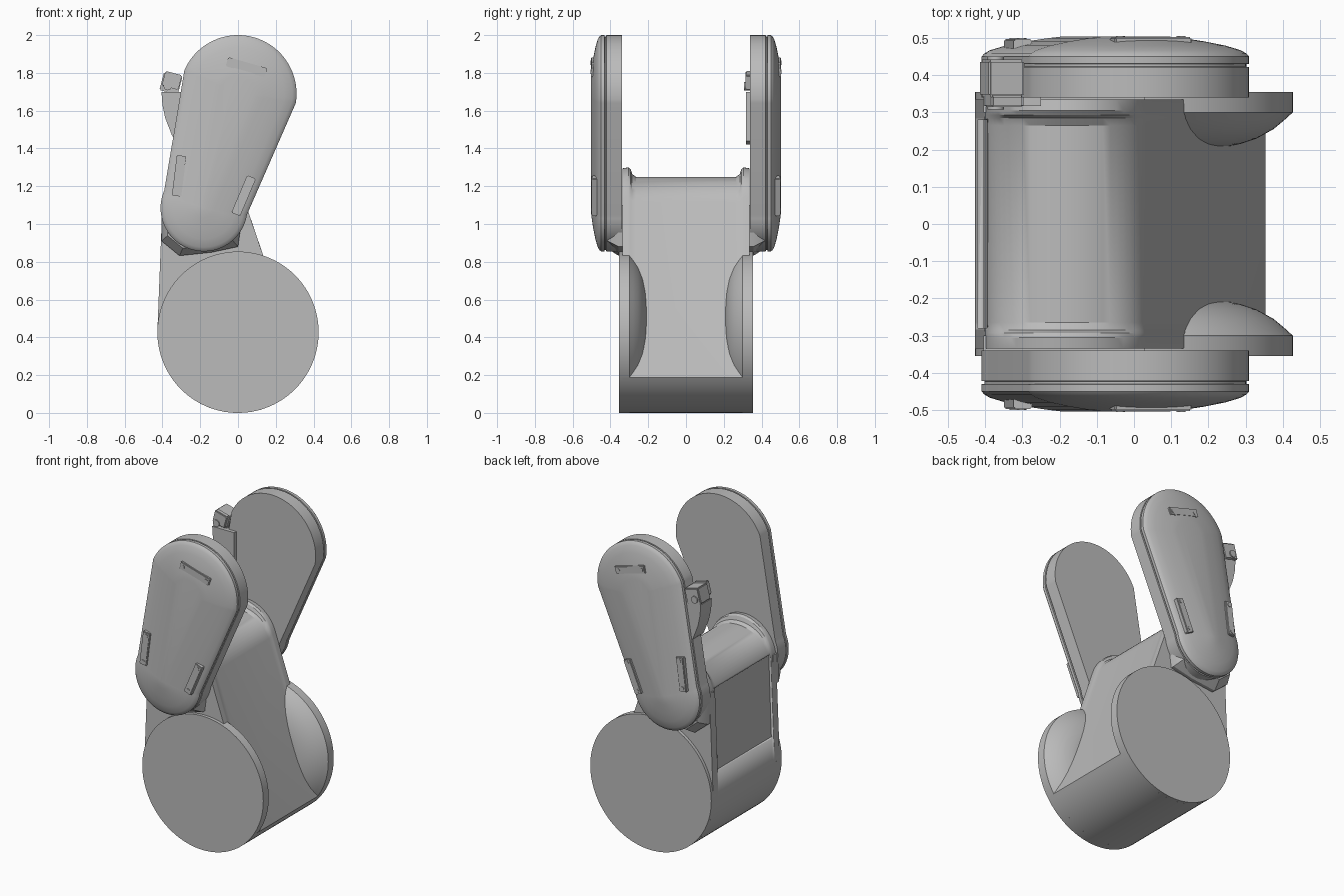
import bpy, bmesh
from math import sin, cos, acos, atan2, radians, hypot, pi
from mathutils import Matrix, Vector

cube = bpy.data.objects.get("Cube")
if cube:
    bpy.data.objects.remove(cube, do_unlink=True)

grey = bpy.data.materials.new("plain_grey")
grey.use_nodes = True
grey.diffuse_color = (0.5, 0.5, 0.5, 1)
grey.node_tree.nodes["Principled BSDF"].inputs["Base Color"].default_value = (0.5, 0.5, 0.5, 1)


def finish(name, bm, smooth=30):
    bmesh.ops.recalc_face_normals(bm, faces=bm.faces)
    mesh = bpy.data.meshes.new(name)
    bm.to_mesh(mesh)
    bm.free()
    mesh.materials.append(grey)
    ob = bpy.data.objects.new(name, mesh)
    bpy.context.collection.objects.link(ob)
    bpy.ops.object.select_all(action="DESELECT")
    bpy.context.view_layer.objects.active = ob
    ob.select_set(True)
    bpy.ops.object.shade_smooth_by_angle(angle=radians(smooth))
    return ob


def loft(name, sections, smooth=30):
    """Bridge matching x-z outlines placed at successive y positions."""
    bm = bmesh.new()
    rings = [[bm.verts.new((x, y, z)) for x, z in pts] for y, pts in sections]
    for a, b in zip(rings, rings[1:]):
        for i in range(len(a)):
            j = (i + 1) % len(a)
            bm.faces.new((a[i], a[j], b[j], b[i]))
    bm.faces.new(rings[0])
    bm.faces.new(rings[-1])
    return finish(name, bm, smooth)


def box(name, loc, size, tilt=0, bevel=0.0):
    bm = bmesh.new()
    bmesh.ops.create_cube(bm, size=1, matrix=Matrix.Diagonal((*size, 1)))
    if bevel:
        bmesh.ops.bevel(bm, geom=bm.edges[:], offset=bevel, segments=2, affect="EDGES")
    bm.transform(Matrix.Translation(loc) @ Matrix.Rotation(radians(-tilt), 4, "Y"))
    return finish(name, bm)


def arc(cx, cz, rx, rz, start, end, n):
    angles = [start + (end - start) * i / n for i in range(n + 1)]
    return [(cx + rx * cos(a), cz + rz * sin(a)) for a in angles]


def circle(r, cx=0, cz=0.427, n=96):
    return arc(cx, cz, r, r, 0, 2 * pi * (n - 1) / n, n - 1)


# Central body: round base, slanted front, rounded saddle with raised ears
def body_outline(top):
    base = arc(0, 0.427, 0.427, 0.427, -pi, radians(-34), 40)
    crown = arc(-0.18, 1.06, 0.222, top - 1.06, radians(18), pi, 28)
    return base + crown


ears = [(0.335, 1.295), (0.305, 1.3), (0.293, 1.29), (0.285, 1.265), (0.265, 1.25)]
stations = [(-y, t) for y, t in ears] + [(y, t) for y, t in reversed(ears)]
body = loft("body", [(y, body_outline(t)) for y, t in stations])

# Recessed panel in the back of the body
cutter = box("panel_cutter", (-0.437, 0, 0.85), (0.08, 0.56, 0.52), tilt=-2)
cutter.hide_render = True
cut = body.modifiers.new("panel", "BOOLEAN")
cut.operation, cut.object, cut.solver = "DIFFERENCE", cutter, "EXACT"
bpy.context.view_layer.objects.active = body
bpy.ops.object.modifier_apply(modifier=cut.name)
bpy.data.objects.remove(cutter, do_unlink=True)

# Arm outline: hull of a large upper and a small lower circle
UP, LOW = Vector((0, 1.69)), Vector((-0.18, 1.085))
R_UP, R_LOW = 0.31, 0.23
axis = UP - LOW
lean = atan2(axis.y, axis.x)
spread = acos((R_UP - R_LOW) / hypot(*axis))


def arm_outline(inset):
    upper = arc(*UP, R_UP - inset, R_UP - inset, lean - spread, lean + spread, 40)
    lower = arc(*LOW, R_LOW - inset, R_LOW - inset, lean + spread, lean + 2 * pi - spread, 40)
    return upper + lower


# Depth and inset of the arm shell, with a thin seam groove and a domed cover
shell = [(0.34, 0), (0.422, 0), (0.423, 0.008), (0.43, 0.008), (0.431, 0), (0.45, 0),
         (0.458, 0.007), (0.467, 0.022), (0.48, 0.065), (0.491, 0.12), (0.5, 0.18), (0.504, 0.215)]
# Mounting pads: x, z, tilt, depth
pads = [(0.045, 1.83, -16, 0.488), (-0.312, 1.255, 83, 0.482), (0.03, 1.15, 67, 0.484)]

for side, label in ((-1, "front"), (1, "back")):
    # Flared hub at each end of the round base
    flare = [(0.355, 0.427), (0.3, 0.427), (0.28, 0.405), (0.255, 0.375),
             (0.23, 0.33), (0.215, 0.285), (0.208, 0.25)]
    loft(label + "_hub", [(side * y, circle(r)) for y, r in flare])

    loft(label + "_arm", [(side * y, arm_outline(i)) for y, i in shell])

    # Chamfered collar under the foot of the arm
    collar = [(-0.405, 1.1), (-0.405, 0.91), (-0.31, 0.832), (-0.14, 0.85), (0, 0.88), (0.03, 1.1)]
    shrunk = [(-0.19 + (x + 0.19) * 0.85, 1.1 + (z - 1.1) * 0.85) for x, z in collar]
    loft(label + "_collar", [(side * 0.3, collar), (side * 0.357, collar), (side * 0.42, shrunk)])

    for n, (x, z, tilt, y) in enumerate(pads, 1):
        box(f"{label}_pad_{n}", (x, side * y, z), (0.215, 0.03, 0.05), tilt, 0.004)
        for end in (-1, 1):
            sx = x + end * 0.085 * cos(radians(tilt))
            sz = z + end * 0.085 * sin(radians(tilt))
            loft(f"{label}_pad_{n}_screw", [(side * (y + d), circle(0.012, sx, sz, 12))
                                            for d in (0, 0.018)])

# Latch bracket on the edge of the back arm
box("latch_block", (-0.355, 0.392, 1.745), (0.1, 0.1, 0.1), -15, 0.006)
box("latch_lug", (-0.35, 0.33, 1.76), (0.09, 0.032, 0.08), -15, 0.005)
loft("latch_pin", [(y, circle(0.022, -0.372, 1.73, 20)) for y in (0.308, 0.45)])
fin = [(-0.405, 1.7), (-0.4, 1.63), (-0.385, 1.56), (-0.35, 1.47), (-0.31, 1.42),
       (-0.25, 1.44), (-0.25, 1.7)]
loft("latch_fin", [(0.318, fin), (0.345, fin)])
loft("latch_fin_rear", [(0.345, fin[:-2] + [(-0.29, 1.44), (-0.27, 1.7)]),
                        (0.43, fin[:-2] + [(-0.29, 1.44), (-0.27, 1.7)])])
